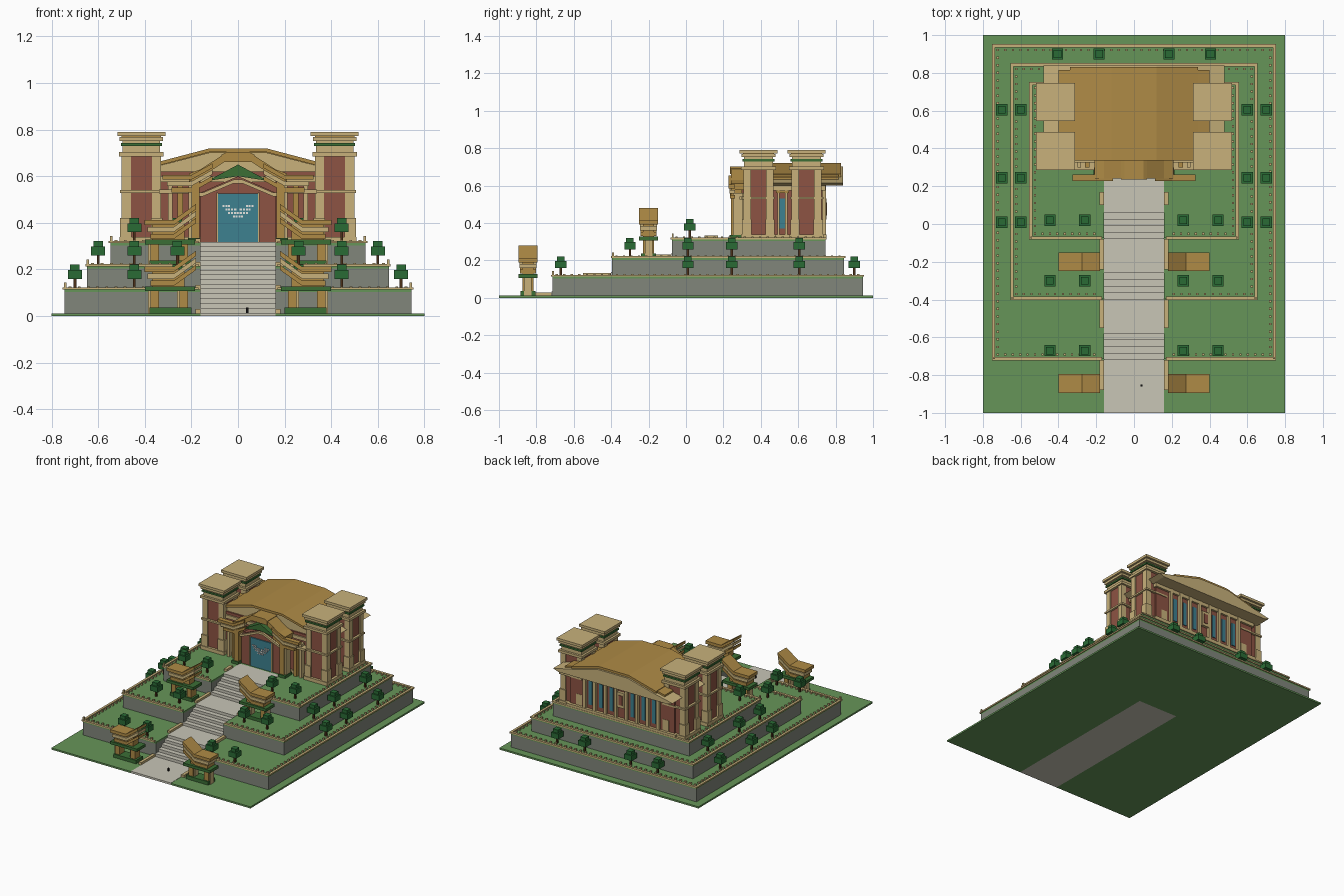
import bpy, bmesh
from collections import defaultdict

if "Cube" in bpy.data.objects:
    bpy.data.objects.remove(bpy.data.objects["Cube"])

COL = dict(grass=(.40,.58,.35), stone=(.50,.52,.48), path=(.78,.77,.71), tan=(.78,.69,.48),
           gold=(.68,.54,.28), brick=(.55,.33,.27), blue=(.25,.50,.56), leaf=(.18,.42,.22),
           green=(.24,.43,.22), trunk=(.30,.20,.12), white=(.9,.9,.88), dark=(.1,.1,.1))
parts = defaultdict(bmesh.new)

def prism(name, mat, pts, a, b, axis='y'):
    """Extrude a 2D outline from a to b along the axis."""
    bm = parts[name, mat]
    at = {'x': lambda p, t: (t, p[0], p[1]), 'y': lambda p, t: (p[0], t, p[1]),
          'z': lambda p, t: (p[0], p[1], t)}[axis]
    lo = [bm.verts.new(at(p, a)) for p in pts]
    hi = [bm.verts.new(at(p, b)) for p in pts]
    bm.faces.new(lo); bm.faces.new(hi)
    for i in range(len(pts)):
        j = (i + 1) % len(pts)
        bm.faces.new((lo[i], lo[j], hi[j], hi[i]))

def box(name, mat, x0, x1, y0, y1, z0, z1):
    prism(name, mat, [(x0, y0), (x1, y0), (x1, y1), (x0, y1)], z0, z1, 'z')

def cbox(name, mat, x, y, hx, hy, z0, z1):
    box(name, mat, x - hx, x + hx, y - hy, y + hy, z0, z1)

def pair(name, mat, x0, x1, y0, y1, z0, z1):
    box(name, mat, x0, x1, y0, y1, z0, z1)
    box(name, mat, -x1, -x0, y0, y1, z0, z1)

def bent(name, mat, pts, th, y0, y1):
    """Folded slab following a polyline."""
    prism(name, mat, pts + [(x, z - th) for x, z in reversed(pts)], y0, y1)

def sym(half):
    return [(-x, z) for x, z in half] + [(x, z) for x, z in reversed(half)]

W, END = .16, .25
def terrace(name, mat, X, y0, y1, z0, z1):
    prism(name, mat, [(-X, y0), (-W, y0), (-W, END), (W, END), (W, y0), (X, y0), (X, y1), (-X, y1)], z0, z1, 'z')

def row(x0, x1, step=.04):
    n = max(1, round((x1 - x0) / step))
    return [x0 + (x1 - x0) * i / n for i in range(n + 1)]

# Ground and three terraces with copings and low posts
terrace('ground', 'grass', .8, -1, 1, 0, .012)
for i, (X, y0, y1) in enumerate([(.745, -.715, .945), (.648, -.395, .845), (.548, -.075, .745)]):
    z0, z = (.012, .115, .215)[i], .115 + .1 * i
    terrace('terrace_wall', 'stone', X, y0, y1, z0, z - .012)
    terrace('terrace_lawn', 'grass', X, y0, y1, z - .012, z)
    a = X - .01; b = X + .007
    pair('coping', 'tan', a, b, y0 - .007, y1 + .007, z - .002, z + .008)
    box('coping', 'tan', -a, a, y1 - .01, y1 + .007, z - .002, z + .008)
    pair('coping', 'tan', W + .01, a, y0 - .007, y0 + .01, z - .002, z + .008)
    p = X - .024
    for s in (-1, 1):
        for y in row(y0 + .024, y1 - .024):
            cbox('rail_post', 'tan', s * p, y, .006, .006, z, z + .012)
        for x in row(W + .05, p - .04):
            cbox('rail_post', 'tan', s * x, y0 + .024, .006, .006, z, z + .012)
        cbox('corner_post', 'tan', s * (X - .004), y0 + .004, .005, .005, z, z + .028)
    for x in row(-p + .04, p - .04):
        cbox('rail_post', 'tan', x, y1 - .024, .006, .006, z, z + .012)

# Path and three flights of steps
prof, z = [(-1, 0), (-1, .014)], .014
for y, top in ((-.72, .118), (-.40, .218), (-.08, .318)):
    rise = (top - z) / 5
    for k in range(5):
        prof += [(y + k * .035, z + k * rise), (y + k * .035, z + (k + 1) * rise)]
    z = top
prism('stairs', 'path', prof + [(END, z), (END, 0)], -W, W, 'x')
for y0, y1, z in ((-.88, -.72, .012), (-.55, -.40, .115), (-.24, -.08, .215), (.10, .17, .315)):
    pair('path_curb', 'tan', W, W + .022, y0, y1, z, z + .018)

# Four gate pavilions with folded wing roofs
for yc, z in ((-.845, .012), (-.2, .213)):
    pair('gate_planter', 'green', .2, .38, yc - .04, yc + .04, z, z + .025)
    for x in (.215, .34):
        pair('gate_leg', 'gold', x, x + .035, yc - .03, yc + .03, z, z + .1)
        pair('gate_inner_leg', 'tan', x + .036, x + .046, yc - .02, yc + .02, z, z + .1)
    pair('gate_band', 'green', .185, .40, yc - .05, yc + .05, z + .095, z + .115)
    pair('gate_core', 'gold', .23, .37, yc - .03, yc + .03, z + .115, z + .19)
    for s in (-1, 1):
        for k in range(3):
            h = z + .148 + .03 * k
            bent('gate_wing', 'gold' if k != 1 else 'tan',
                 [(s * .18, h + .06), (s * .275, h - .008), (s * (.375 + .013 * k), h - .008)], .022,
                 yc - .042 - .004 * k, yc + .042 + .004 * k)

# Trees with stacked square crowns
spots = [(.405, .9, .115), (.185, .9, .115)]
spots += [(x, y, z) for x, z in ((.70, .115), (.60, .215)) for y in (.605, .245, .01)]
spots += [(x, y, z) for x in (.26, .445) for y, z in ((.02, .315), (-.30, .215), (-.67, .115))]
for x, y, z in spots:
    for s in (-1, 1):
        cbox('tree_trunk', 'trunk', s * x, y, .006, .006, z, z + .055)
        cbox('tree_crown', 'leaf', s * x, y, .03, .03, z + .045, z + .083)
        cbox('tree_top', 'leaf', s * x, y, .02, .02, z + .083, z + .106)

# Main hall
box('hall_wall', 'brick', -.42, .42, .335, .73, .315, .62)
box('hall_plinth', 'tan', -.44, .44, .325, .75, .315, .34)
box('hall_cornice', 'tan', -.43, .43, .325, .745, .575, .60)
for k in range(7):
    x = -.255 + .085 * k
    cbox('back_pilaster', 'tan', x - .04, .735, .011, .013, .34, .6)
    if k != 3:
        cbox('back_window', 'blue', x, .73, .014, .006, .37, .54)
cbox('back_pilaster', 'tan', .295, .735, .011, .013, .34, .6)
cbox('back_panel', 'tan', 0, .738, .028, .012, .42, .53)
cbox('back_panel_inset', 'brick', 0, .742, .015, .012, .44, .51)
pair('side_window', 'blue', .41, .426, .50, .53, .37, .53)
for y in (.488, .53):
    pair('side_pilaster', 'tan', .41, .435, y, y + .012, .34, .58)
pair('side_lintel', 'gold', .41, .44, .48, .55, .56, .575)

# Broad arched roof: pale lens-shaped body with a gold skin
arch = [(.48, .615), (.32, .65), (.12, .702)]
prism('roof_body', 'tan', sym(arch) + [(.44, .60), (-.44, .60)], .345, .84)
bent('roof_skin', 'gold', sym([(.40, .645), (.32, .663), (.12, .718)]), .016, .375, .815)
bent('roof_ridge', 'gold', sym([(.34, .662), (.12, .72)]), .016, .335, .83)

# Four corner towers
for s in (-1, 1):
    for y in (.387, .645):
        x = s * .415
        cbox('tower_shaft', 'brick', x, y, .076, .074, .315, .70)
        for dx in (-1, 1):
            for dy in (-1, 1):
                cbox('tower_column', 'tan', x + dx * .065, y + dy * .06, .02, .02, .315, .69)
                cbox('tower_column_base', 'tan', x + dx * .067, y + dy * .062, .025, .025, .315, .42)
        for h, z0, z1, m in ((.094, .315, .34, 'tan'), (.092, .528, .54, 'tan'), (.095, .685, .703, 'tan'),
                             (.08, .703, .73, 'tan'), (.088, .73, .742, 'green'), (.08, .742, .755, 'tan'),
                             (.093, .752, .768, 'tan'), (.103, .772, .79, 'tan'), (.085, .768, .772, 'gold')):
            cbox('tower_cap' if z0 > .6 else 'tower_band', m, x, y, h, h - .002, z0, z1)

# Entrance portal
prism('portal_wall', 'brick', [(-.16, .315), (.16, .315), (.16, .53), (0, .60), (-.16, .53)], .27, .345)
box('door', 'blue', -.085, .085, .262, .272, .318, .525)
pair('door_jamb', 'tan', .085, .092, .26, .272, .318, .53)
bent('door_gable', 'tan', sym([(.2, .53), (.15, .53), (.02, .585)]), .016, .255, .29)
prism('gable_panel', 'green', [(-.13, .58), (0, .57 + .03), (.13, .58), (0, .65)], .25, .34)
pair('portal_column', 'gold', .165, .20, .24, .30, .315, .6)
pair('portal_column_trim', 'tan', .20, .212, .25, .30, .315, .56)
pair('portal_planter', 'green', .16, .215, .232, .31, .315, .335)
pair('outer_column', 'gold', .235, .26, .30, .34, .315, .56)
pair('outer_column', 'tan', .28, .30, .30, .34, .315, .56)
pair('front_band', 'tan', .2, .34, .285, .34, .525, .542)
for k in range(3):
    h = .605 - .027 * k
    for s in (-1, 1):
        bent('portal_wing', 'gold' if k != 1 else 'tan',
             [(s * (.325 - .02 * k), h), (s * .2, h), (s * .11, h + .05)], .02, .228 + .004 * k, .262)
bent('portal_roof', 'gold', sym([(.21, .612), (.16, .63), (.06, .695)]), .035, .24, .34)
bent('portal_ridge', 'gold', sym([(.07, .692), (.05, .703)]), .03, .235, .375)

# Door studs in a shallow V
for z, xs in ((.473, (.038, .05, .062)), (.458, (.012, .025, .038, .05)),
              (.443, (0, .012, .025, .038)), (.428, (.006, .018))):
    for x in xs:
        for s in ((-1, 1) if x else (1,)):
            cbox('door_stud', 'white', s * x, .26, .0045, .004, z - .0045, z + .0045)

# Small figure on the path
cbox('visitor', 'dark', .04, -.855, .005, .004, .014, .036)

# Turn collected geometry into objects
for (name, mat), bm in parts.items():
    bmesh.ops.recalc_face_normals(bm, faces=bm.faces)
    me = bpy.data.meshes.new(name)
    bm.to_mesh(me); bm.free()
    m = bpy.data.materials.get(mat) or bpy.data.materials.new(mat)
    m.diffuse_color = (*[c ** 2.2 for c in COL[mat]], 1)
    m.use_nodes = True
    m.node_tree.nodes["Principled BSDF"].inputs["Base Color"].default_value = m.diffuse_color
    me.materials.append(m)
    bpy.context.collection.objects.link(bpy.data.objects.new(name, me))
